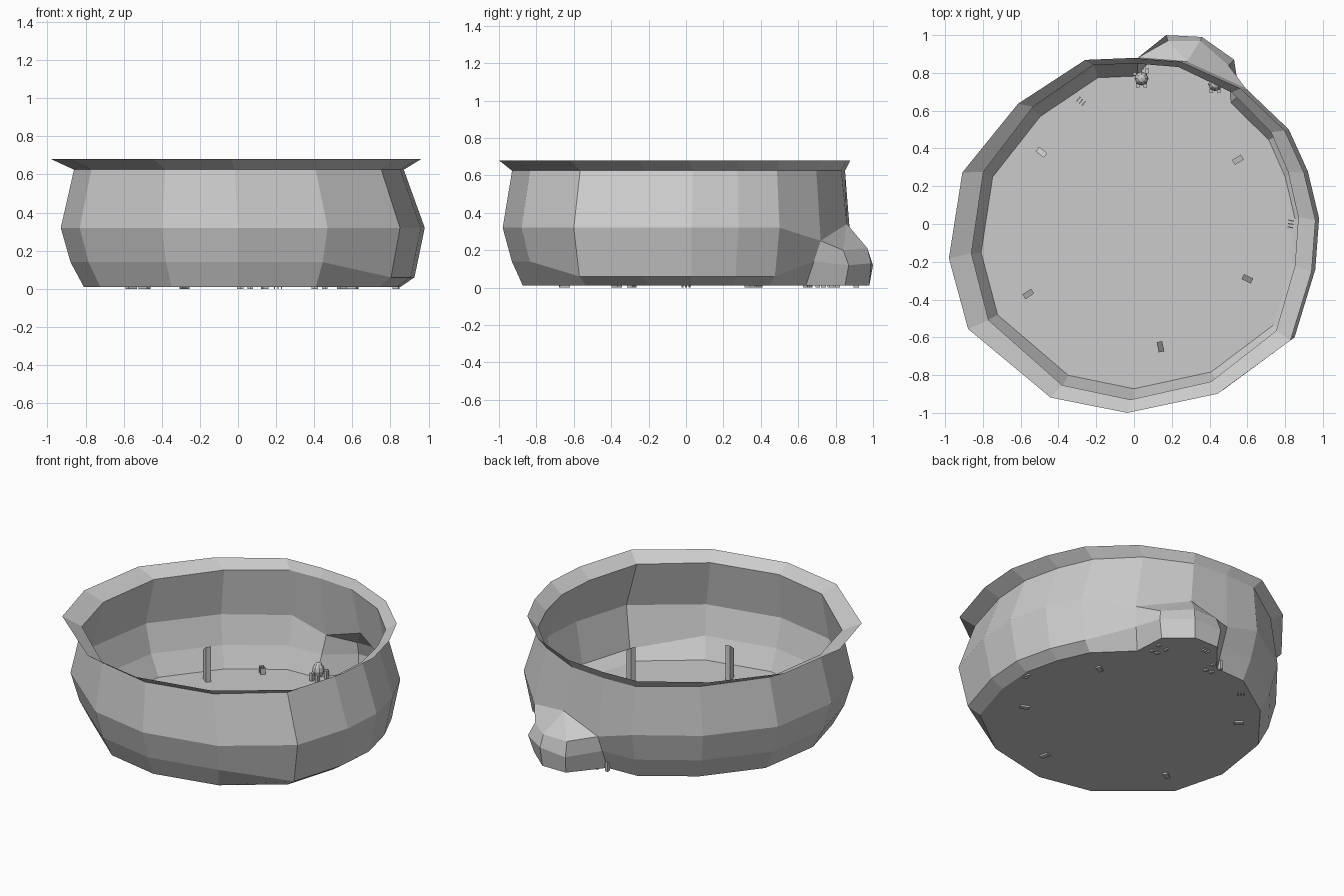
import bpy, bmesh, math
from mathutils import Vector, Matrix

if "Cube" in bpy.data.objects:
    bpy.data.objects.remove(bpy.data.objects["Cube"])

# Widest outline of the basin, counter-clockwise from the front
OUTLINE = [(0, -.98), (.47, -.88), (.85, -.60), (.96, -.24), (.98, .03), (.92, .28),
           (.82, .50), (.59, .72), (.28, .86), (.02, .88), (-.22, .87), (-.57, .64),
           (-.86, .28), (-.93, -.17), (-.83, -.54), (-.40, -.90)]
N = len(OUTLINE)
A, APEX, B = 7, 8, 9            # columns bounding the alcove bulge


def finish(name, bm):
    me = bpy.data.meshes.new(name)
    bm.to_mesh(me)
    bm.free()
    ob = bpy.data.objects.new(name, me)
    bpy.context.collection.objects.link(ob)
    return ob


# Basin shell: one thin surface with floor, bulging wall, neck and flared rim
bm = bmesh.new()


def ring(sx, ox, sy, oy, height):
    return [bm.verts.new((x * sx + ox, y * sy + oy, height(i)))
            for i, (x, y) in enumerate(OUTLINE)]


base = ring(.87, 0, .89, .0, lambda i: .01)
low = ring(.945, 0, .95, .0, lambda i: .06 if 2 <= i <= 6 else .14)
mid = ring(1, 0, 1, 0, lambda i: {A: .25, APEX: .34, B: .25}.get(i, .32))
neck = ring(.906, -.018, .957, .008, lambda i: .625)
rim = ring(1.016, -.035, 1.01, -.01, lambda i: .68)
for k, (a, b) in enumerate(zip((base, low, mid, neck), (low, mid, neck, rim))):
    for i in range(N):
        if k < 2 and i in (A, APEX):
            continue            # opening into the alcove
        j = (i + 1) % N
        bm.faces.new((a[i], a[j], b[j], b[i]))

# Alcove bulge at the back right


def chain(r, pts):
    return [r[A]] + [bm.verts.new(p) for p in pts] + [r[B]]


c0 = chain(base, [(.50, .85, .01), (.35, .98, .01), (.18, .98, .01)])
c1 = chain(low, [(.53, .87, .12), (.36, .99, .13), (.17, 1.0, .12)])
c2 = chain(mid, [(.50, .84, .20), (.35, .97, .21), (.18, .97, .21)])
for a, b in ((c0, c1), (c1, c2)):
    for i in range(4):
        bm.faces.new((a[i], a[i + 1], b[i + 1], b[i]))
for i in range(4):
    bm.faces.new((c2[i], c2[i + 1], mid[APEX]))

# Floor, reaching into the alcove
bm.faces.new((base[:A] + c0 + base[B + 1:])[::-1])
for v in (low[APEX], base[APEX]):
    bm.verts.remove(v)
finish("basin", bm)


# Upright tapered plates standing around the floor
for x, y in ((-.49, .38), (.55, .34), (.60, -.29), (.14, -.65), (-.56, -.37)):
    bm = bmesh.new()
    bmesh.ops.create_cube(bm, size=1)
    for v in bm.verts:
        top = v.co.z > 0
        v.co = Vector((v.co.x * .055, v.co.y * .03, .24 if top else 0))
        if top and v.co.x > 0:
            v.co.z = .20
    ob = finish("floor_plate", bm)
    ob.location = (x, y, 0)
    ob.rotation_euler.z = math.atan2(y, x)

# Small domed knobs with stubby side pegs near the alcove
for x, y in ((.04, .77), (.43, .74)):
    bm = bmesh.new()
    bmesh.ops.create_uvsphere(bm, u_segments=8, v_segments=6, radius=.037,
                              matrix=Matrix.Translation((0, 0, .07)) @ Matrix.Diagonal((1, 1, 1.3, 1)))
    for dx, dy in ((-.035, .03), (.03, .04), (-.02, -.035), (.02, -.035)):
        bmesh.ops.create_cube(bm, size=1, matrix=Matrix.Translation((dx, dy, .03))
                              @ Matrix.Diagonal((.018, .025, .06, 1)))
    finish("domed_knob", bm).location = (x, y, 0)

# Sets of three tiny blades
for x, y, z, ang in ((-.28, .65, 0, -.7), (.83, 0, 0, 1.4), (.21, .91, .0, 0)):
    bm = bmesh.new()
    for k in (-1, 0, 1):
        bmesh.ops.create_cube(bm, size=1, matrix=Matrix.Translation((k * .018, 0, .025))
                              @ Matrix.Diagonal((.006, .03, .05, 1)))
    ob = finish("blades", bm)
    ob.location = (x, y, z)
    ob.rotation_euler.z = ang
